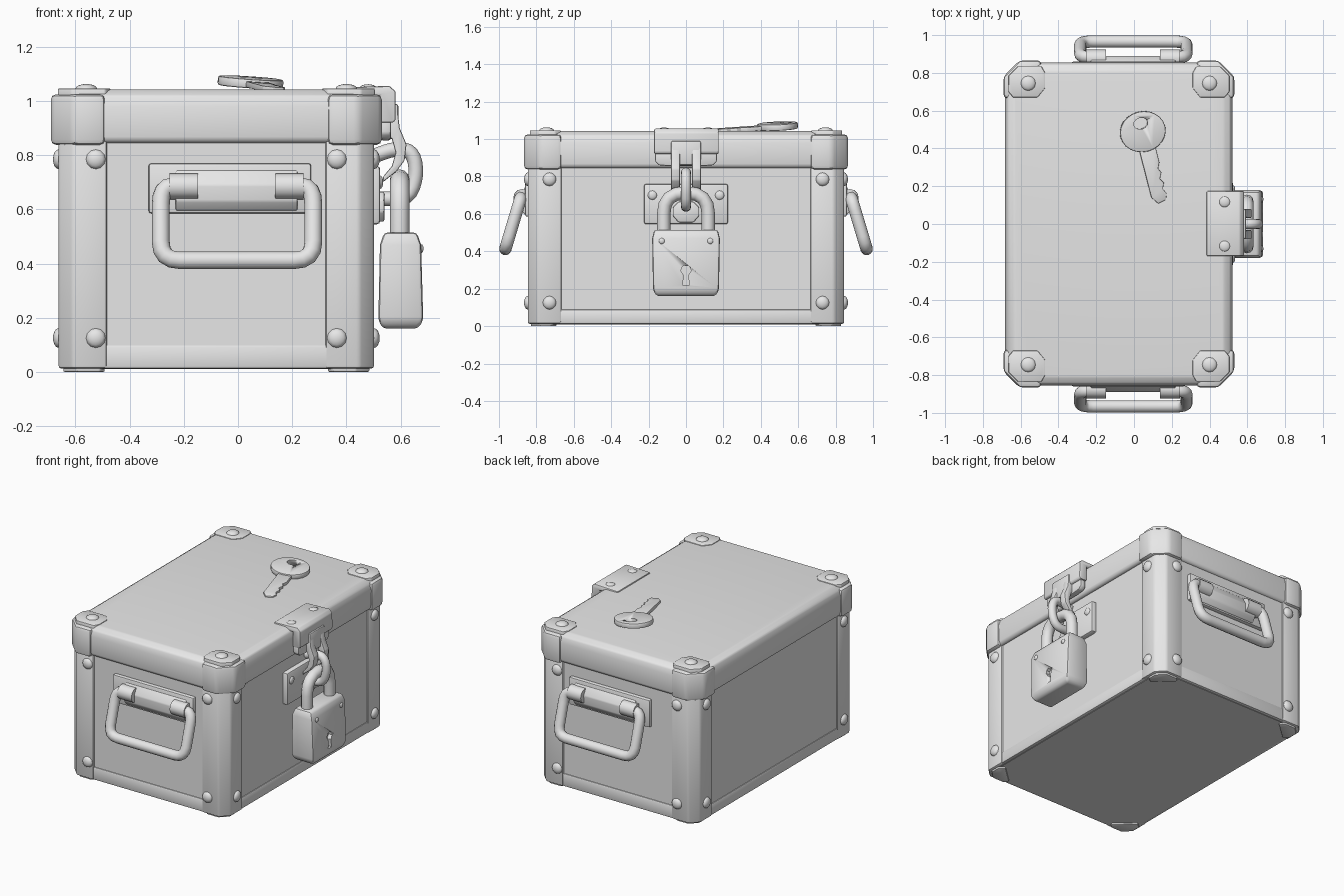
import bpy, bmesh, math
from mathutils import Vector, Matrix

if "Cube" in bpy.data.objects:
    bpy.data.objects.remove(bpy.data.objects["Cube"])

steel = bpy.data.materials.new("grey_steel")
steel.diffuse_color = (0.8, 0.8, 0.8, 1)
steel.use_nodes = True
steel.node_tree.nodes["Principled BSDF"].inputs["Base Color"].default_value = steel.diffuse_color
CX = -0.08          # centre of the box along x


def finish(bm, name, bevel=0.0, segs=2, angle=35):
    """Bevel the sharp edges, smooth by angle and link the object."""
    bmesh.ops.recalc_face_normals(bm, faces=bm.faces[:])
    if bevel:
        edges = [e for e in bm.edges if len(e.link_faces) == 2
                 and e.calc_face_angle(0) > math.radians(25)]
        bmesh.ops.bevel(bm, geom=edges, offset=bevel, segments=segs,
                        profile=0.5, affect='EDGES', clamp_overlap=True)
    me = bpy.data.meshes.new(name)
    bm.to_mesh(me)
    bm.free()
    me.shade_smooth()
    me.set_sharp_from_angle(angle=math.radians(angle))
    me.materials.append(steel)
    ob = bpy.data.objects.new(name, me)
    bpy.context.collection.objects.link(ob)
    return ob


def loft(name, rings, bevel=0.0, segs=2):
    """Skin a stack of equal-length point rings and cap both ends."""
    bm = bmesh.new()
    vs = [[bm.verts.new(p) for p in r] for r in rings]
    n = len(vs[0])
    for a, b in zip(vs, vs[1:]):
        for i in range(n):
            bm.faces.new((a[i], a[(i + 1) % n], b[(i + 1) % n], b[i]))
    bm.faces.new(vs[0][::-1])
    bm.faces.new(vs[-1])
    return finish(bm, name, bevel, segs)


def prism(name, pts, axis, lo, hi, bevel=0.0, mat=None):
    """Extrude a 2D outline along an axis; outline is the other two axes in order."""
    def put(p, h):
        v = list(p)
        v.insert("xyz".index(axis), h)
        return mat @ Vector(v) if mat else Vector(v)
    return loft(name, [[put(p, h) for p in pts] for h in (lo, hi)], bevel)


def box(name, x, y, z, bevel=0.0):
    return prism(name, [(x[0], y[0]), (x[1], y[0]), (x[1], y[1]), (x[0], y[1])],
                 "z", z[0], z[1], bevel)


def octagon(hx, hy, c, z):
    q = [(hx, hy - c), (hx - c, hy), (c - hx, hy), (-hx, hy - c),
         (-hx, c - hy), (c - hx, -hy), (hx - c, -hy), (hx, c - hy)]
    return [(CX + x, y, z) for x, y in q]


def bolt(name, pos, normal, r=0.036, h=0.02):
    """Low domed rivet head."""
    bm = bmesh.new()
    bmesh.ops.create_uvsphere(bm, u_segments=12, v_segments=8, radius=1)
    rot = Vector((0, 0, 1)).rotation_difference(Vector(normal)).to_matrix().to_4x4()
    bm.transform(Matrix.Translation(pos) @ rot @ Matrix.Diagonal((r, r, h, 1)))
    finish(bm, name)


def tube(name, pts, radius, corner=0.06):
    """Round bar along a path whose corners are eased by short arcs."""
    pts = [Vector(p) for p in pts]
    path = [pts[0]]
    for a, b, c in zip(pts, pts[1:], pts[2:]):
        p = b + (a - b).normalized() * min(corner, (a - b).length * 0.48)
        q = b + (c - b).normalized() * min(corner, (c - b).length * 0.48)
        path += [p.lerp(b, t).lerp(b.lerp(q, t), t) for t in (0, .25, .5, .75, 1)]
    path.append(pts[-1])
    nrm = (pts[1] - pts[0]).cross(pts[2] - pts[1]).normalized()   # planar paths
    rings = []
    for i, p in enumerate(path):
        d = (path[min(i + 1, len(path) - 1)] - path[max(i - 1, 0)]).normalized()
        s = d.cross(nrm)
        rings.append([p + radius * (math.cos(t) * nrm + math.sin(t) * s)
                      for t in [k * math.tau / 12 for k in range(12)]])
    return loft(name, rings)


def cut(ob, cutter):
    m = ob.modifiers.new("cut", 'BOOLEAN')
    m.operation, m.object = 'DIFFERENCE', cutter
    cutter.hide_render = True
    cutter.hide_viewport = True


def corner_outline(sx, sy, hx, hy, l, c, t):
    q = [(hx, hy - l), (hx, hy - c), (hx - c, hy), (hx - l, hy),
         (hx - l, hy - t), (hx - t, hy - t), (hx - t, hy - l)]
    return [(CX + sx * x, sy * y) for x, y in q]


# Box body and lid
loft("box_body", [octagon(0.555, 0.82, 0.04, 0.01), octagon(0.572, 0.835, 0.04, 0.03),
                  octagon(0.572, 0.835, 0.04, 0.88)])
loft("lid", [octagon(0.585, 0.84, 0.08, 0.845), octagon(0.598, 0.853, 0.08, 0.86),
             octagon(0.602, 0.856, 0.08, 0.98), octagon(0.59, 0.845, 0.08, 1.02),
             octagon(0.555, 0.81, 0.07, 1.042)], 0.008)

# Corner posts, lid corner guards, plates and rivets
for sx in (1, -1):
    for sy in (1, -1):
        prism("corner_post", corner_outline(sx, sy, 0.583, 0.846, 0.18, 0.055, 0.07),
              "z", 0.012, 0.87, 0.012)
        prism("lid_corner_guard", corner_outline(sx, sy, 0.611, 0.866, 0.2, 0.085, 0.07),
              "z", 0.838, 1.025, 0.02)
        foot = [(0.565, 0.72), (0.565, 0.78), (0.515, 0.83), (0.43, 0.83),
                (0.41, 0.8), (0.53, 0.69)]
        prism("foot_plate", [(CX + sx * x, sy * y) for x, y in foot], "z", 0, 0.03, 0.006)
        plate = [(0.585, 0.7), (0.585, 0.785), (0.535, 0.835), (0.41, 0.835),
                 (0.39, 0.8), (0.39, 0.72), (0.43, 0.67), (0.56, 0.67)]
        prism("lid_corner_plate", [(CX + sx * x, sy * y) for x, y in plate],
              "z", 1.0, 1.047, 0.006)
        bolt("lid_rivet", (CX + sx * 0.48, sy * 0.745, 1.045), (0, 0, 1), 0.04, 0.018)
        for z in (0.125, 0.785):
            bolt("end_rivet", (CX + sx * 0.445, sy * 0.846, z), (0, sy, 0))
            bolt("side_rivet", (CX + sx * 0.583, sy * 0.73, z), (sx, 0, 0))

# Bottom rails
for s in (1, -1):
    box("end_bottom_rail", (-0.6, 0.44), sorted((s * 0.80, s * 0.841)), (0.012, 0.1), 0.01)
    box("side_bottom_rail", sorted((CX + s * 0.54, CX + s * 0.578)), (-0.8, 0.8),
        (0.012, 0.09), 0.01)

# End handles
for s in (1, -1):
    box("handle_plate", (-0.33, 0.27), sorted((s * 0.82, s * 0.86)), (0.585, 0.77), 0.01)
    hump = [(0.83, 0.595), (0.862, 0.595), (0.886, 0.63), (0.89, 0.69), (0.86, 0.745), (0.83, 0.745)]
    prism("handle_mount", [(s * y, z) for y, z in hump], "x", -0.23, 0.22, 0.006)
    for x in (-0.2, 0.19):
        tube("handle_lug", [(x - 0.052, s * 0.875, 0.685), (x, s * 0.876, 0.685),
                            (x + 0.052, s * 0.875, 0.685)], 0.048)
    frame = [(-0.2, 0.685), (-0.285, 0.685), (-0.285, 0.412), (0.278, 0.412),
             (0.278, 0.685), (0.19, 0.685)]
    tube("handle", [(x, s * (0.966 - (z - 0.412) * 0.3), z) for x, z in frame], 0.033, 0.07)

# Hasp: folded hinge plate, forked strap, staple plate and ring
hinge = [(0.385, 1.02), (0.385, 1.05), (0.56, 1.056), (0.582, 1.035), (0.582, 0.93),
         (0.572, 0.92), (0.525, 0.92), (0.525, 1.02)]
prism("hasp_hinge", [(x, z) for x, z in hinge], "y", -0.17, 0.175, 0.01)
tee = [(-0.165, 0.94), (-0.165, 0.88), (-0.145, 0.86), (-0.08, 0.855), (0.08, 0.855),
       (0.145, 0.86), (0.165, 0.88), (0.165, 0.94)]
prism("hasp_flap", tee, "x", 0.525, 0.565, 0.008)
strap = [(0.535, 0.96), (0.59, 0.96), (0.597, 0.9), (0.622, 0.84), (0.615, 0.78), (0.585, 0.74),
         (0.535, 0.70), (0.535, 0.72), (0.568, 0.76), (0.582, 0.81), (0.568, 0.86), (0.535, 0.9)]
for s in (1, -1):
    prism("hasp_strap", strap, "y", *sorted((s * 0.032, s * 0.08)), 0.006)
box("strap_head", (0.55, 0.592), (-0.08, 0.08), (0.86, 0.99), 0.01)
box("staple_plate", (0.47, 0.525), (-0.225, 0.225), (0.545, 0.76), 0.012)
for y in (-0.18, 0.18):
    bolt("staple_rivet", (0.524, y, 0.70), (1, 0, 0), 0.025, 0.012)
    bolt("hinge_rivet", (0.48, y * 0.65, 1.05), (0, 0, 1), 0.03, 0.012)
boss = [(-0.07, 0.59), (-0.04, 0.555), (0.04, 0.555), (0.07, 0.59), (0.07, 0.635),
        (0.04, 0.665), (-0.04, 0.665), (-0.07, 0.635)]
prism("staple_boss", boss, "x", 0.51, 0.54, 0.006)
tube("staple_ring", [(0.51, 0, 0.80), (0.58, 0, 0.825), (0.645, 0, 0.815), (0.662, 0, 0.73),
                     (0.63, 0, 0.637), (0.51, 0, 0.64)], 0.027, 0.05)

# Padlock
def lock_ring(x0, x1, hy, z):
    return [(x0, -hy, z), (x1, -hy, z), (x1, hy, z), (x0, hy, z)]
lock = loft("padlock_body", [lock_ring(0.535, 0.665, 0.155, 0.16),
                             lock_ring(0.518, 0.684, 0.176, 0.19),
                             lock_ring(0.524, 0.676, 0.181, 0.47),
                             lock_ring(0.54, 0.66, 0.17, 0.515)], 0.014)
keyhole = [(-0.018, 0.22), (0.018, 0.22), (0.012, 0.27)] + \
          [(0.027 * math.sin(a), 0.30 - 0.027 * math.cos(a))
           for a in [math.radians(d) for d in range(40, 321, 40)]] + [(-0.012, 0.27)]
cut(lock, prism("keyhole_cutter", keyhole, "x", 0.655, 0.75))
tube("padlock_shackle", [(0.597, -0.119, 0.48), (0.597, -0.119, 0.712),
                         (0.597, 0.119, 0.712), (0.597, 0.119, 0.48)], 0.036, 0.115)
for y in (-0.13, 0.13):
    bolt("padlock_rivet", (0.677, y, 0.455), (1, 0, 0), 0.016, 0.008)

# Key lying on the lid, tilted
pose = (Matrix.Translation((0.045, 0.49, 1.052)) @ Matrix.Rotation(0.07, 4, 'Y')
        @ Matrix.Rotation(0.05, 4, 'X') @ Matrix.Rotation(math.radians(14.5), 4, 'Z'))
def ring2d(rx, ry, cy, n):
    return [(rx * math.cos(k * math.tau / n), cy + ry * math.sin(k * math.tau / n)) for k in range(n)]
bow = prism("key_bow", ring2d(0.122, 0.108, 0, 24), "z", 0, 0.034, 0.007, pose)
cut(bow, prism("key_hole_cutter", ring2d(0.038, 0.03, 0.045, 12), "z", -0.1, 0.1, 0, pose))
blade = [(-0.042, -0.08), (-0.042, -0.35), (-0.015, -0.39), (0.03, -0.38), (0.042, -0.35),
         (0.028, -0.32), (0.042, -0.29), (0.026, -0.265), (0.042, -0.235), (0.03, -0.21),
         (0.045, -0.18), (0.045, -0.08)]
prism("key_blade", blade, "z", 0.003, 0.025, 0.003, pose)
